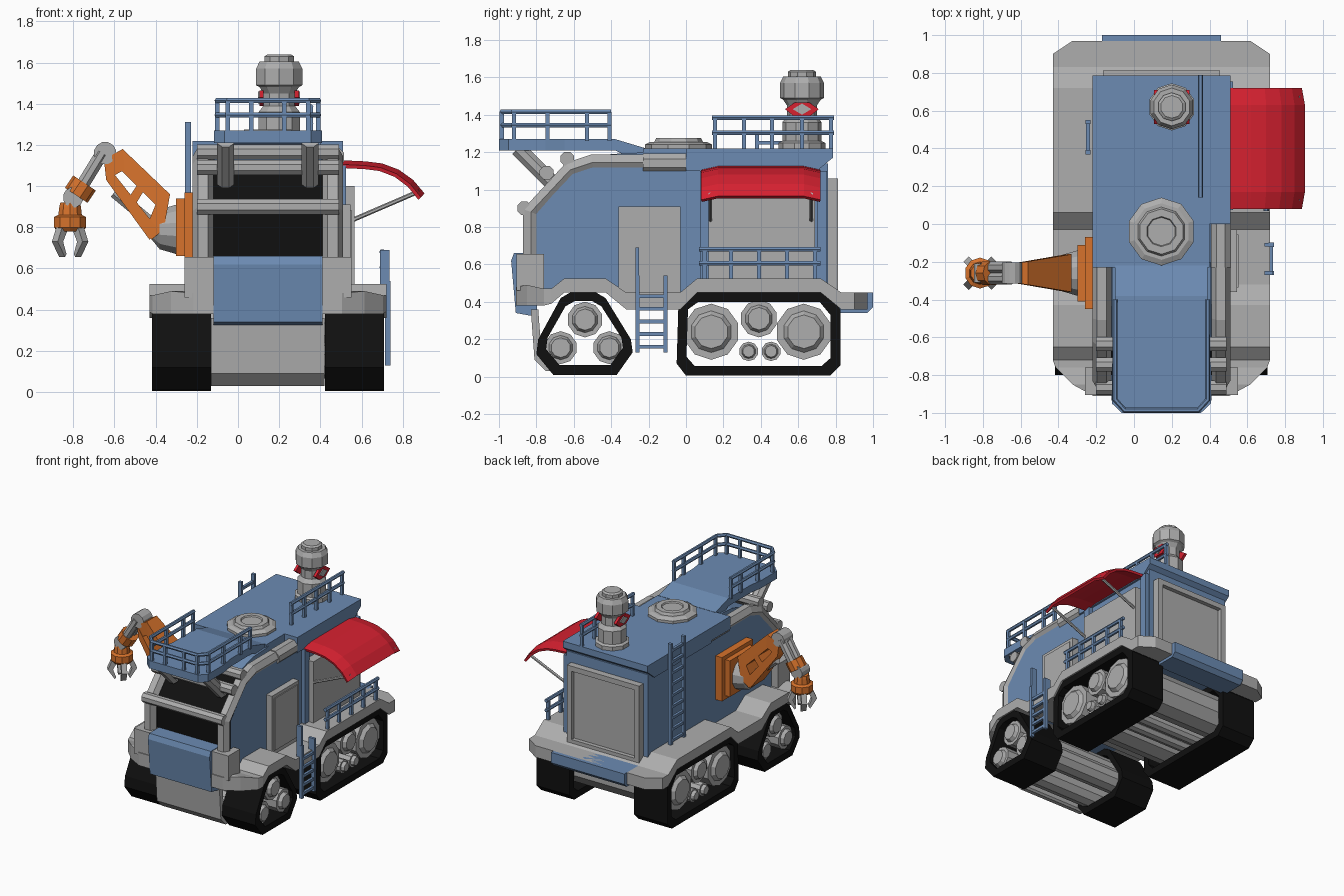
import bpy, bmesh, math
from mathutils import Vector

if "Cube" in bpy.data.objects:
    bpy.data.objects.remove(bpy.data.objects["Cube"])

C = 0.145  # hull centre line in x


def material(name, rgb):
    m = bpy.data.materials.new(name)
    m.diffuse_color = (*rgb, 1)
    m.use_nodes = True
    m.node_tree.nodes["Principled BSDF"].inputs["Base Color"].default_value = m.diffuse_color
    return m


BLUE = material("steel_blue", (0.15, 0.26, 0.45))
GRAY = material("light_gray", (0.42, 0.42, 0.42))
BLACK = material("black", (0.005, 0.005, 0.005))
ORANGE = material("orange", (0.68, 0.17, 0.025))
RED = material("red", (0.68, 0.015, 0.03))


def mesh(name, verts, faces, *mats):
    bm = bmesh.new()
    vs = [bm.verts.new(v) for v in verts]
    for f in faces:
        bm.faces.new([vs[i] for i in f])
    bmesh.ops.recalc_face_normals(bm, faces=bm.faces[:])
    me = bpy.data.meshes.new(name)
    bm.to_mesh(me)
    bm.free()
    for m in mats:
        me.materials.append(m)
    ob = bpy.data.objects.new(name, me)
    bpy.context.collection.objects.link(ob)
    return ob


def prism(name, pts, lo, hi, mat, axis="x"):
    """Profile (y,z) extruded along x, or (x,z) along y, or (x,y) along z."""
    put = {"x": lambda p, t: (t, p[0], p[1]), "y": lambda p, t: (p[0], t, p[1]),
           "z": lambda p, t: (p[0], p[1], t)}[axis]
    n = len(pts)
    faces = [range(n), range(n, 2 * n)] + [(i, (i + 1) % n, n + (i + 1) % n, n + i) for i in range(n)]
    return mesh(name, [put(p, t) for t in (lo, hi) for p in pts], faces, mat)


def box(name, x, y, z, mat):
    return prism(name, [(x[0], y[0]), (x[1], y[0]), (x[1], y[1]), (x[0], y[1])], z[0], z[1], mat, "z")


def cyl(name, a, b, r, mat, n=10, r2=None):
    a, b = Vector(a), Vector(b)
    q = (b - a).to_track_quat("Z", "Y")
    vs = []
    for p, rad in ((a, r), (b, r if r2 is None else r2)):
        for i in range(n):
            t = 2 * math.pi * (i + 0.5) / n
            vs.append(p + q @ Vector((rad * math.cos(t), rad * math.sin(t), 0)))
    faces = [range(n), range(n, 2 * n)] + [(i, (i + 1) % n, n + (i + 1) % n, n + i) for i in range(n)]
    return mesh(name, vs, faces, mat)


def stack(name, x, y, rings, mat, n=10):
    """Upright turned shape from (radius, z) rings."""
    vs = [(x + r * math.cos(2 * math.pi * (i + .5) / n), y + r * math.sin(2 * math.pi * (i + .5) / n), z)
          for r, z in rings for i in range(n)]
    faces = [range(n), range(len(vs) - n, len(vs))]
    for k in range(len(rings) - 1):
        faces += [(k * n + i, k * n + (i + 1) % n, (k + 1) * n + (i + 1) % n, (k + 1) * n + i) for i in range(n)]
    return mesh(name, vs, faces, mat)


def loft(name, stations, mat):
    """Box sections (y, z_bottom, z_top, half_width) joined along y."""
    vs = [v for y, b, t, w in stations for v in ((C - w, y, b), (C + w, y, b), (C + w, y, t), (C - w, y, t))]
    e = len(vs) - 4
    faces = [(0, 1, 2, 3), (e, e + 1, e + 2, e + 3)]
    for k in range(0, e, 4):
        faces += [(k + i, k + (i + 1) % 4, k + 4 + (i + 1) % 4, k + 4 + i) for i in range(4)]
    return mesh(name, vs, faces, mat)


def tube(name, pts, r, mat):
    cu = bpy.data.curves.new(name + "_path", "CURVE")
    cu.dimensions, cu.bevel_depth, cu.bevel_resolution, cu.use_fill_caps = "3D", r, 1, True
    sp = cu.splines.new("POLY")
    sp.points.add(len(pts) - 1)
    for p, c in zip(sp.points, pts):
        p.co = (*c, 1)
    tmp = bpy.data.objects.new(name + "_path", cu)
    bpy.context.collection.objects.link(tmp)
    me = bpy.data.meshes.new_from_object(tmp.evaluated_get(bpy.context.evaluated_depsgraph_get()))
    bpy.data.objects.remove(tmp)
    me.materials.clear()
    me.materials.append(mat)
    me.shade_flat()
    ob = bpy.data.objects.new(name, me)
    bpy.context.collection.objects.link(ob)


def railing(name, path, z0, heights, posts):
    for h in heights:
        tube(name + "_bar", [(x, y, h) for x, y in path], 0.014, BLUE)
    for x, y in posts:
        box(name + "_post", (x - .011, x + .011), (y - .011, y + .011), (z0, heights[0]), BLUE)


def ladder(name, x, y0, y1, z0, z1, top, count):
    for y in (y0, y1):
        box(name + "_side", (x - .014, x + .014), (y - .011, y + .011), (z0, z1), BLUE)
    for i in range(count):
        z = z0 + .03 + (top - z0 - .03) * i / (count - 1)
        box(name + "_rung", (x - .01, x + .01), (y0, y1), (z - .01, z + .01), BLUE)


# Hull with black windscreen on the forward faces
hull = prism("hull", [(-.80, .45), (-.80, .87), (-.60, 1.10), (-.40, 1.14), (.76, 1.14), (.76, .45)],
             C - .35, C + .35, BLUE)
hull.data.materials.append(BLACK)
for f in hull.data.polygons:
    f.material_index = 1 if f.normal.y < -.4 else 0

# Stepped fender deck
loft("fender_deck", [(-.91, .38, .48, .36), (-.85, .38, .49, .47), (-.76, .38, .47, .56), (-.72, .39, .47, .575),
                     (-.65, .45, .525, .575), (-.43, .45, .525, .575), (-.32, .36, .45, .575), (-.03, .36, .45, .575),
                     (.06, .45, .525, .575), (.72, .45, .525, .575), (.83, .36, .45, .575), (.90, .36, .45, .575),
                     (.97, .36, .45, .47)], GRAY)

# Nose plates, rear step
prism("nose_plate", [(-.92, .66), (-.935, .62), (-.91, .34), (-.80, .32), (-.78, .66)], C - .265, C + .265, BLUE)
prism("lower_guard", [(-.83, .36), (-.81, .09), (-.75, .03), (-.72, .03), (-.77, .09), (-.79, .36)],
      C - .275, C + .275, GRAY)
prism("rear_step", [(.80, .34), (.97, .34), (1.0, .37), (1.0, .45), (.80, .45)], C - .315, C + .315, BLUE)

# Rear door with raised frame
box("rear_door", (C - .29, C + .29), (.75, .78), (.47, 1.04), GRAY)
for s in (-1, 1):
    box("rear_door_post", sorted((C + s * .27, C + s * .31)), (.75, .812), (.45, 1.06), GRAY)
for z in (.45, 1.02):
    box("rear_door_beam", (C - .27, C + .27), (.75, .812), (z, z + .04), GRAY)

# Roof and lookout platform
prism("roof_rear", [(0, 1.10), (.70, 1.10), (.785, 1.17), (.785, 1.22), (0, 1.22)], C - .365, C + .365, BLUE)
box("roof_front", (C - .365, .40), (-.23, 0), (1.12, 1.22), BLUE)
loft("platform", [(-1.0, 1.21, 1.27, .21), (-.95, 1.21, 1.27, .262), (-.75, 1.21, 1.27, .262),
                  (-.65, 1.21, 1.27, .245), (-.38, 1.21, 1.27, .245), (-.22, 1.13, 1.222, .245)], BLUE)
loft("roof_ridge", [(-.6, 1.1, 1.13, .26), (-.4, 1.1, 1.19, .26), (-.2, 1.1, 1.2, .26)], BLUE)
L, R = C - .245, C + .245
railing("platform_rail", [(L, -.40), (L, -.93), (L + .05, -.985), (R - .05, -.985), (R, -.93), (R, -.40)], 1.26,
        (1.415, 1.345), [(x, y) for x in (L, R) for y in (-.41, -.53, -.74, -.92)]
        + [(x, -.985) for x in (L + .05, C - .08, C + .08, R - .05)])
railing("roof_rail", [(.352, .14), (.352, .79)], 1.21, (1.385, 1.305), [(.352, y) for y in (.155, .31, .46, .62, .775)])
railing("deck_rail", [(.70, .07), (.70, .72)], .51, (.68, .605), [(.70, y) for y in (.10, .24, .39, .54, .69)])
ladder("boarding_ladder", .727, -.26, -.11, .13, .54, .43, 5)
for y in (-.26, -.11):
    box("ladder_hook", (.69, .735), (y - .01, y + .01), (.45, .69 if y < -.2 else .54), BLUE)
ladder("side_ladder", -.243, .38, .54, .52, 1.31, 1.25, 9)

# Cab frame tubes, bars, corner blocks and platform struts, both sides
for s in (-1, 1):
    x = C + s * .315
    tube("cab_frame", [(x, -.83, .5), (x, -.83, .88), (x, -.62, 1.105), (x, -.5, 1.145), (x, 0, 1.145)], .05, GRAY)
    a = C + s * .335
    box("corner_block", (a - .07, a + .07), (-.905, -.76), (.46, .655), GRAY)
    cyl("platform_strut", (C + s * .205, -.90, 1.22), (C + s * .205, -.70, 1.02), .045, GRAY, 8)
cyl("frame_sleeve", (C + .315, -.23, 1.14), (C + .315, .0, 1.14), .058, GRAY, 8)
cyl("frame_sleeve_left", (C - .305, -.23, 1.13), (C - .305, .0, 1.13), .058, GRAY, 8)
for y, z in ((-.865, .90), (-.745, 1.09), (-.635, 1.165)):
    cyl("windscreen_bar", (C - .345, y, z), (C + .345, y, z), .04, GRAY, 8)

# Right side door, shutter and awning
box("side_door", (.49, .545), (-.36, -.03), (.45, .91), GRAY)
box("side_door_panel", (.54, .552), (-.335, -.055), (.48, .885), GRAY)
box("shutter", (.49, .565), (.12, .69), (.5, 1.0), GRAY)
for y in (.075, .70):
    box("shutter_frame", (.48, .525), (y, y + .055), (.5, 1.10), BLUE)
sheet = [(.51, 1.125), (.62, 1.12), (.70, 1.11), (.78, 1.08), (.85, 1.03), (.905, .965)]
rows = [(.08, .02), (.17, 0), (.63, 0), (.72, .02)]
aw = mesh("awning", [(x - d * (x - .5) * 2, y, z - d) for y, d in rows for x, z in sheet],
          [(r * 6 + i, r * 6 + i + 1, r * 6 + i + 7, r * 6 + i + 6) for r in range(3) for i in range(5)], RED)
aw.modifiers.new("thickness", "SOLIDIFY").thickness = .018
for y in (.13, .67):
    cyl("awning_strut", (.52, y, .82), (.88, y, .975), .011, GRAY, 6)

# Tracks: hollow belts on both sides
front = [(-.80, .12), (-.71, .01), (-.37, .01), (-.285, .13), (-.295, .2), (-.43, .42), (-.49, .455), (-.61, .455),
         (-.67, .42), (-.79, .2)]
rear = [(-.05, .07), (0, .005), (.77, .005), (.825, .06), (.825, .36), (.76, .45), (.02, .45), (-.04, .40)]


def belt(name, pts, x0, x1, t=.052):
    lo = [min(p[k] for p in pts) for k in (0, 1)]
    hi = [max(p[k] for p in pts) for k in (0, 1)]
    mid = [(a + b) / 2 for a, b in zip(lo, hi)]
    k = [1 - 2 * t / (b - a) for a, b in zip(lo, hi)]
    inner = [tuple(mid[i] + (p[i] - mid[i]) * k[i] for i in (0, 1)) for p in pts]
    n = len(pts)
    loops = [(x0, pts), (x1, pts), (x1, inner), (x0, inner)]
    mesh(name, [(x, *p) for x, ring in loops for p in ring],
         [(a * n + i, a * n + (i + 1) % n, (a + 1) % 4 * n + (i + 1) % n, (a + 1) % 4 * n + i)
          for a in range(4) for i in range(n)], BLACK)


for s in (-1, 1):
    for nm, pts in (("front_track", front), ("rear_track", rear)):
        belt(nm, pts, C + s * .42 - .143, C + s * .42 + .143)

# Road wheels on long rollers running between the tracks
for y, z, r in ((-.54, .305, .095), (-.67, .155, .088), (-.41, .155, .088), (.135, .24, .15), (.63, .24, .15),
                (.39, .31, .10), (.335, .135, .052), (.455, .135, .052)):
    cyl("roller", (C - .53, y, z), (C + .53, y, z), r, GRAY)
    for s in (-1, 1):
        cyl("wheel_hub", (C + s * .52, y, z), (C + s * .555, y, z), r * .8, GRAY, 10, r * .6)

# Roof hatch and sensor tower
stack("roof_hatch", C, -.04, [(.18, 1.2), (.18, 1.24), (.15, 1.255), (.13, 1.255), (.12, 1.275), (.08, 1.275),
                             (.075, 1.265)], GRAY)
stack("sensor_tower", .2, .62, [(.125, 1.21), (.125, 1.25), (.105, 1.26), (.105, 1.36), (.08, 1.39), (.08, 1.45),
                               (.1, 1.48), (.118, 1.49), (.118, 1.57), (.1, 1.605), (.075, 1.605), (.075, 1.63),
                               (.06, 1.64)], GRAY)
for s in (-1, 1):
    prism("sensor_light", [(.53, 1.43), (.58, 1.465), (.66, 1.465), (.71, 1.43), (.66, 1.39), (.58, 1.39)],
          .2 + s * .085 - .01, .2 + s * .085 + .01, RED)
    prism("sensor_shield", [(.57, 1.43), (.62, 1.46), (.67, 1.43), (.62, 1.40)], .2 + s * .09 - .012,
          .2 + s * .09 + .012, GRAY)

# Manipulator arm on the left side
Y = -.26
box("arm_mount", (-.26, -.20), (-.45, -.07), (.63, .97), ORANGE)
box("arm_mount_face", (-.30, -.25), (-.41, -.11), (.66, .94), ORANGE)
cyl("arm_shoulder", (-.28, Y, .79), (-.38, Y, .79), .13, GRAY, 12, .10)
cyl("arm_shoulder_cap", (-.38, Y, .79), (-.42, Y, .79), .10, GRAY, 12, .05)
for nm, pts in (("arm_top_beam", [(-.56, 1.18), (-.62, 1.13), (-.38, .89), (-.33, .96)]),
                ("arm_bottom_beam", [(-.65, 1.12), (-.64, 1.03), (-.43, .74), (-.38, .78)]),
                ("arm_root", [(-.33, .96), (-.40, .91), (-.45, .79), (-.42, .74), (-.36, .79)]),
                ("arm_rung", [(-.45, .99), (-.48, 1.02), (-.54, .93), (-.51, .89)]),
                ("arm_tip", [(-.56, 1.18), (-.65, 1.13), (-.64, 1.03), (-.55, 1.08)])):
    ob = prism(nm, pts, Y - .1, Y + .1, ORANGE, "y")
    for v in ob.data.vertices:
        v.co.y = Y + (v.co.y - Y) * max(.5, min(1, 1 - (-.36 - v.co.x) * 1.9))
cyl("arm_piston", (-.60, Y, .97), (-.42, Y, .82), .03, GRAY, 8)
cyl("arm_elbow", (-.645, Y - .055, 1.16), (-.645, Y + .055, 1.16), .055, GRAY, 12)
for d in (-.03, .03):
    cyl("forearm", (-.66, Y + d, 1.16), (-.77, Y + d, .98), .034, GRAY, 8)
cyl("forearm_cuff", (-.745, Y, 1.015), (-.785, Y, .955), .066, ORANGE, 10)
cyl("arm_wrist", (-.80, Y - .05, .945), (-.80, Y + .05, .945), .05, GRAY, 12)
stack("wrist_ring", -.815, Y, [(.05, .92), (.055, .90), (.06, .86), (.082, .85), (.082, .80), (.065, .78)], ORANGE)

# Gripper claws
for i in range(4):
    t = math.pi / 4 + i * math.pi / 2
    claw = prism("claw", [(.03, .80), (.075, .80), (.105, .73), (.055, .655), (.045, .67), (.068, .73)],
                 -.02, .02, GRAY, "y")
    claw.rotation_euler = (0, 0, t)
    claw.location = (-.815, Y, 0)
